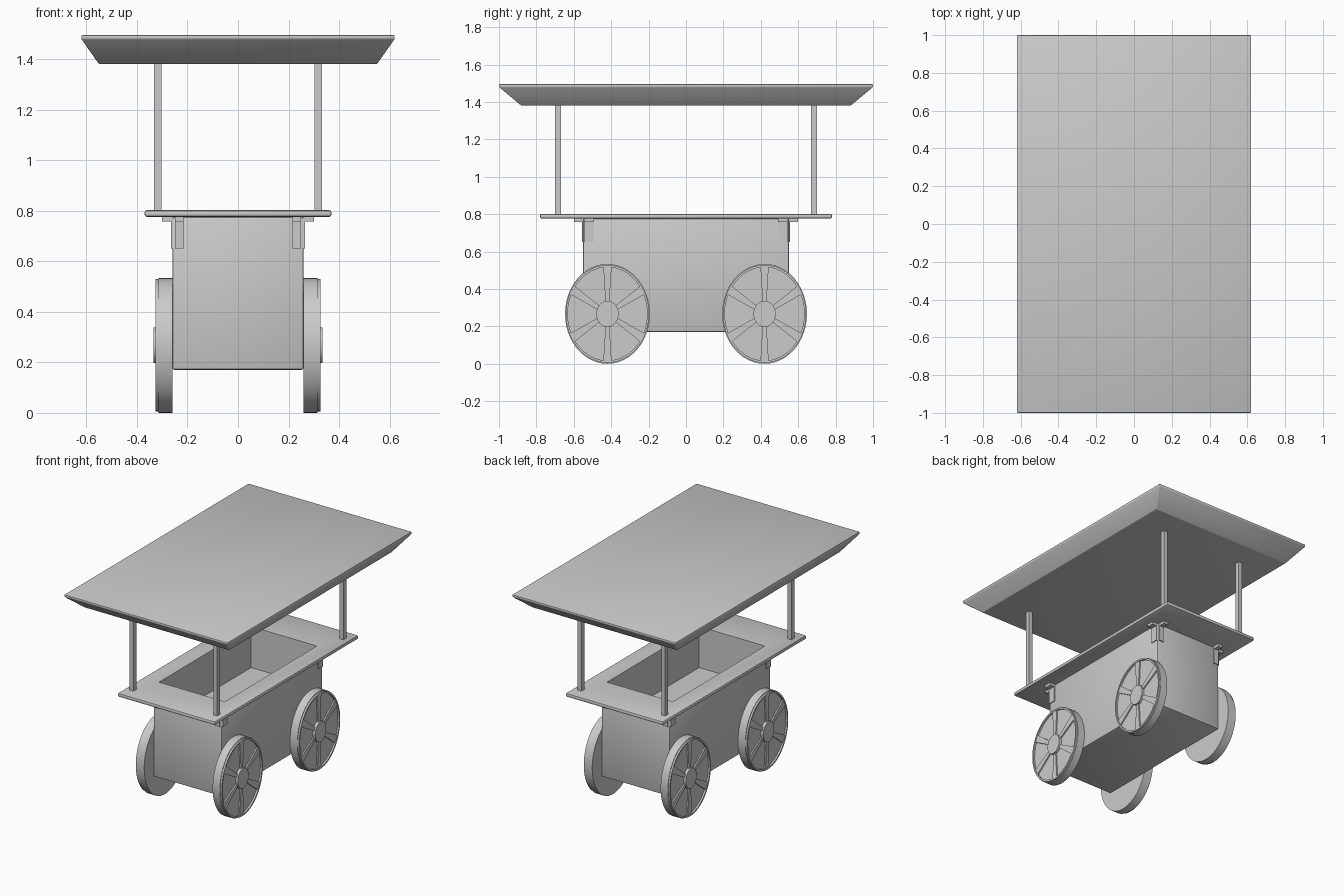
import bpy, bmesh, math

if "Cube" in bpy.data.objects:
    bpy.data.objects.remove(bpy.data.objects["Cube"])


def finish(name, bm, bevel=0, segs=2):
    bmesh.ops.recalc_face_normals(bm, faces=bm.faces)
    me = bpy.data.meshes.new(name)
    bm.to_mesh(me)
    bm.free()
    ob = bpy.data.objects.new(name, me)
    bpy.context.collection.objects.link(ob)
    bpy.context.view_layer.objects.active = ob
    if bevel:
        m = ob.modifiers.new("bevel", 'BEVEL')
        m.width, m.segments = bevel, segs
        bpy.ops.object.modifier_apply(modifier="bevel")
    return ob


def smooth(ob):
    bpy.ops.object.select_all(action='DESELECT')
    ob.select_set(True)
    bpy.context.view_layer.objects.active = ob
    bpy.ops.object.shade_smooth_by_angle(angle=math.radians(35))


def add_box(bm, lo, hi):
    vs = bmesh.ops.create_cube(bm, size=1)['verts']
    for v in vs:
        v.co = [(a + b) / 2 + c * (b - a) for a, b, c in zip(lo, hi, v.co)]
    return vs


def box(name, lo, hi, bevel=0):
    bm = bmesh.new()
    add_box(bm, lo, hi)
    return finish(name, bm, bevel)


# Cart body and counter, with one deep tray cut through both
body = box("cart_body", (-.26, -.55, .17), (.26, .55, .776), .01)
counter = box("counter_top", (-.37, -.78, .776), (.37, .78, .802), .009)
cutter = box("tray_cutter", (-.25, -.5, .52), (.25, .5, .9))
cutter.hide_render = True
for ob in (body, counter):
    m = ob.modifiers.new("tray", 'BOOLEAN')
    m.operation, m.solver, m.object = 'DIFFERENCE', 'EXACT', cutter
    bpy.context.view_layer.objects.active = ob
    bpy.ops.object.modifier_apply(modifier="tray")
    smooth(ob)
bpy.data.objects.remove(cutter)

# Canopy: slab flaring outward towards the top
bm = bmesh.new()
base = add_box(bm, (-.55, -.88, 1.38), (.55, .88, 1.48))
for v in base:
    if v.co.z > 1.4:
        v.co.x *= .62 / .55
        v.co.y *= 1 / .88
top = max(bm.faces, key=lambda f: f.calc_center_median().z)
ext = bmesh.ops.extrude_face_region(bm, geom=[top])['geom']
for v in ext:
    if isinstance(v, bmesh.types.BMVert):
        v.co.z += .015
bmesh.ops.delete(bm, geom=[top], context='FACES_ONLY')
smooth(finish("canopy", bm, .004))


def ring_prism(bm, r_out, r_in, x0, x1, n=48):
    # Annular rim along x
    loops = [[bm.verts.new((x, r * math.cos(i * math.tau / n), r * math.sin(i * math.tau / n)))
              for i in range(n)] for r, x in ((r_out, x0), (r_out, x1), (r_in, x1), (r_in, x0))]
    for k in range(4):
        a, b = loops[k], loops[(k + 1) % 4]
        for i in range(n):
            j = (i + 1) % n
            bm.faces.new((a[i], a[j], b[j], b[i]))


def prism(bm, pts, x0, x1):
    # Solid outline in the yz plane, extruded along x
    a = [bm.verts.new((x0, y, z)) for y, z in pts]
    b = [bm.verts.new((x1, y, z)) for y, z in pts]
    bm.faces.new(a)
    bm.faces.new(b)
    for i in range(len(pts)):
        j = (i + 1) % len(pts)
        bm.faces.new((a[i], a[j], b[j], b[i]))


def circle(r, n=48):
    return [(r * math.cos(i * math.tau / n), r * math.sin(i * math.tau / n)) for i in range(n)]


def wheel(name, sx, y):
    bm = bmesh.new()
    prism(bm, circle(.267), .26, .315)              # tyre disc
    ring_prism(bm, .262, .25, .313, .327)           # raised rim
    prism(bm, circle(.07, 24), .313, .334)          # hub
    for k in range(6):                              # tapered spokes
        t = math.radians(90 + 60 * k)
        c, s = math.cos(t), math.sin(t)
        pts = [(r * c - w * s, r * s + w * c)
               for r, w in ((.06, -.012), (.253, -.026), (.253, .026), (.06, .012))]
        prism(bm, pts, .313, .324)
    for v in bm.verts:                              # wheels are slightly oval
        v.co = (v.co.x * sx, v.co.y * .85 + y, v.co.z + .267)
    smooth(finish(name, bm))


for sx, side in ((-1, "left"), (1, "right")):
    for sy, end in ((-1, "front"), (1, "back")):
        tag = f"{end}_{side}"
        wheel(f"{tag}_wheel", sx, .42 * sy)
        # Canopy post
        box(f"{tag}_post", (sx * .318 - .015, sy * .685 - .016, .795),
            (sx * .318 + .015, sy * .685 + .016, 1.385))
        # Pair of angle brackets under the counter at the body corner
        bm = bmesh.new()
        add_box(bm, (.258, .493, .65), (.266, .545, .776))
        add_box(bm, (.258, .493, .757), (.30, .545, .776))
        add_box(bm, (.215, .548, .65), (.25, .557, .776))
        add_box(bm, (.215, .548, .757), (.25, .60, .776))
        for v in bm.verts:
            v.co.x *= sx
            v.co.y *= sy
        finish(f"{tag}_bracket", bm)
